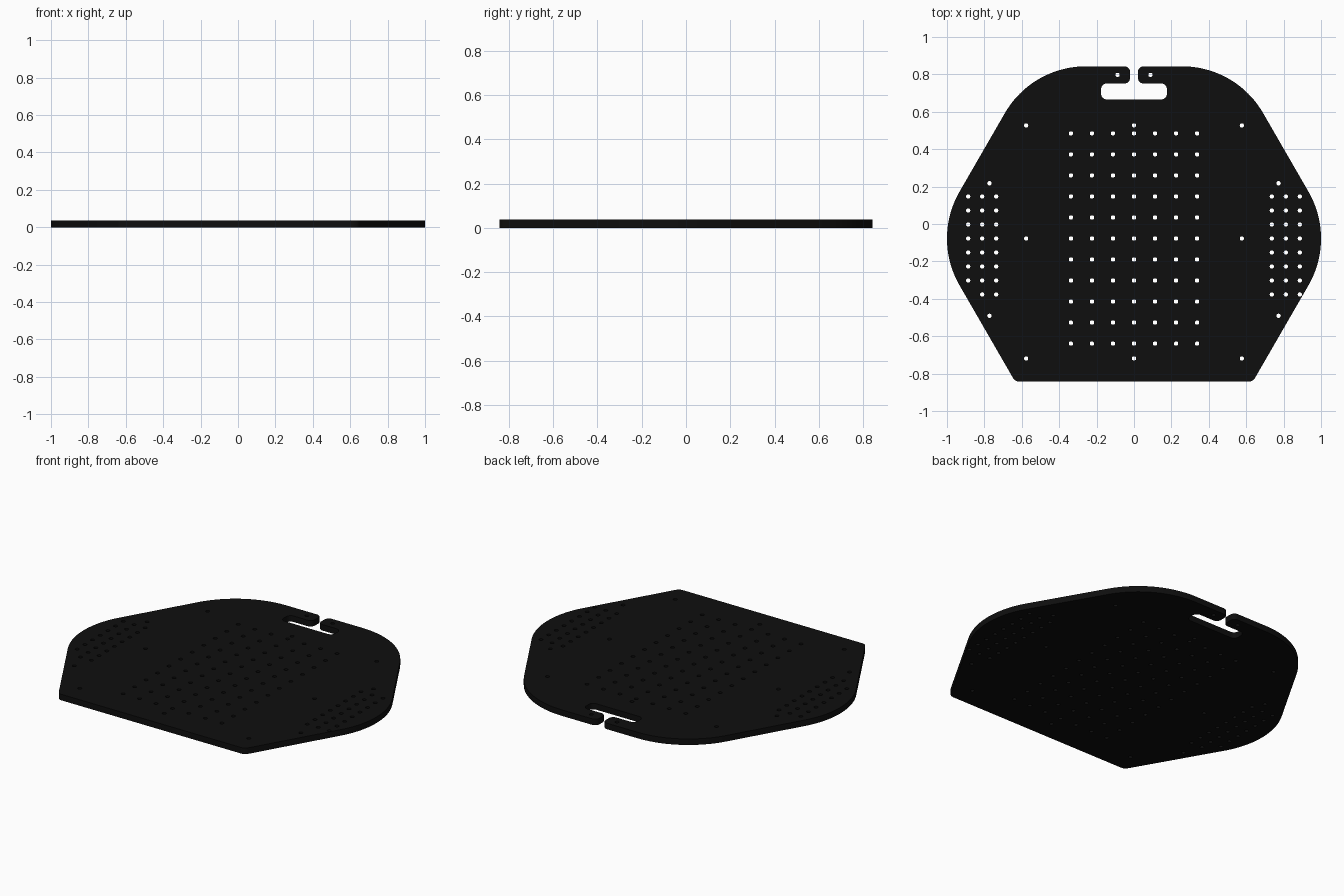
import bpy, bmesh, math
from mathutils import Vector

if "Cube" in bpy.data.objects:
    bpy.data.objects.remove(bpy.data.objects["Cube"])

T = 0.037        # plate thickness
CY = -0.0775     # centre line of the hole pattern
HALF = 0.843     # half depth
HOLE_R = 0.0118


def fillet(corners, steps):
    """Round every (x, y, radius) corner of a closed polygon."""
    pts = []
    n = len(corners)
    for i, (x, y, r) in enumerate(corners):
        p = Vector((x, y))
        a = (Vector(corners[i - 1][:2]) - p).normalized()
        b = (Vector(corners[(i + 1) % n][:2]) - p).normalized()
        half = a.angle(b) / 2
        c = p + (a + b).normalized() * (r / math.sin(half))
        start = p + a * (r / math.tan(half)) - c
        end = p + b * (r / math.tan(half)) - c
        sweep = math.atan2(start.x * end.y - start.y * end.x, start.dot(end))
        k = steps if r > 0.1 else 8
        for s in range(k + 1):
            t = sweep * s / k
            pts.append((c.x + start.x * math.cos(t) - start.y * math.sin(t),
                        c.y + start.x * math.sin(t) + start.y * math.cos(t)))
    return pts


def add_loop(curve, pts):
    sp = curve.splines.new('POLY')
    sp.points.add(len(pts) - 1)
    for q, (x, y) in zip(sp.points, pts):
        q.co = (x, y, 0, 1)
    sp.use_cyclic_u = True


# Outline: right half, from the handle slot round to the bottom corner
side_x = 1 + 0.5 * (1 / math.cos(math.pi / 6) - 1)
slope = math.tan(math.pi / 3)
right = [(0.176, 0.666, 0.03), (0.176, 0.751, 0.03),
         (0.021, 0.751, 0.03), (0.021, HALF, 0.03),
         (side_x - (HALF - CY) / slope, HALF, 0.5),
         (side_x, CY, 0.5),
         (side_x - (HALF + CY) / slope, -HALF, 0.04)]
outline = fillet(right + [(-x, y, r) for x, y, r in reversed(right)], 24)

# Hole positions
holes = [(0.1123 * i, CY + 0.1123 * j) for i in range(-3, 4) for j in range(-5, 6)]
holes += [(0, 0.527), (0, -0.719)]
for s in (-1, 1):
    holes += [(s * 0.577, y) for y in (0.527, CY, -0.719)]
    holes += [(s * 0.773, 0.218), (s * 0.773, -0.491), (s * 0.088, 0.797)]
    for i in range(3):
        for j in range(8):
            if s < 0 and i == 2 and j == 7:
                continue        # this corner hole is absent on the left
            holes.append((s * (0.737 + 0.0748 * i), 0.147 - 0.0748 * j))

# Filled, extruded profile with through holes
curve = bpy.data.curves.new("plate_profile", 'CURVE')
curve.dimensions = '2D'
curve.fill_mode = 'BOTH'
curve.extrude = T / 2
add_loop(curve, outline)
for hx, hy in holes:
    add_loop(curve, [(hx + HOLE_R * math.cos(math.tau * k / 16),
                      hy + HOLE_R * math.sin(math.tau * k / 16)) for k in range(16)])
temp = bpy.data.objects.new("plate_profile", curve)
bpy.context.collection.objects.link(temp)
bpy.context.view_layer.update()
mesh = bpy.data.meshes.new_from_object(
    temp.evaluated_get(bpy.context.evaluated_depsgraph_get()))
bpy.data.objects.remove(temp)

# Weld the caps to the walls and stand the plate on the ground
bm = bmesh.new()
bm.from_mesh(mesh)
bmesh.ops.remove_doubles(bm, verts=bm.verts, dist=0.0001)
bmesh.ops.translate(bm, verts=bm.verts, vec=(0, 0, T / 2))
bmesh.ops.recalc_face_normals(bm, faces=bm.faces)
bm.to_mesh(mesh)
bm.free()

black = bpy.data.materials.new("matte_black")
black.diffuse_color = (0.0045, 0.0045, 0.0045, 1)
black.use_nodes = True
black.node_tree.nodes["Principled BSDF"].inputs["Base Color"].default_value = black.diffuse_color
mesh.materials.clear()
mesh.materials.append(black)

plate = bpy.data.objects.new("perforated_plate", mesh)
bpy.context.collection.objects.link(plate)
bpy.context.view_layer.objects.active = plate
plate.select_set(True)
bpy.ops.object.shade_smooth_by_angle(angle=math.radians(30))
